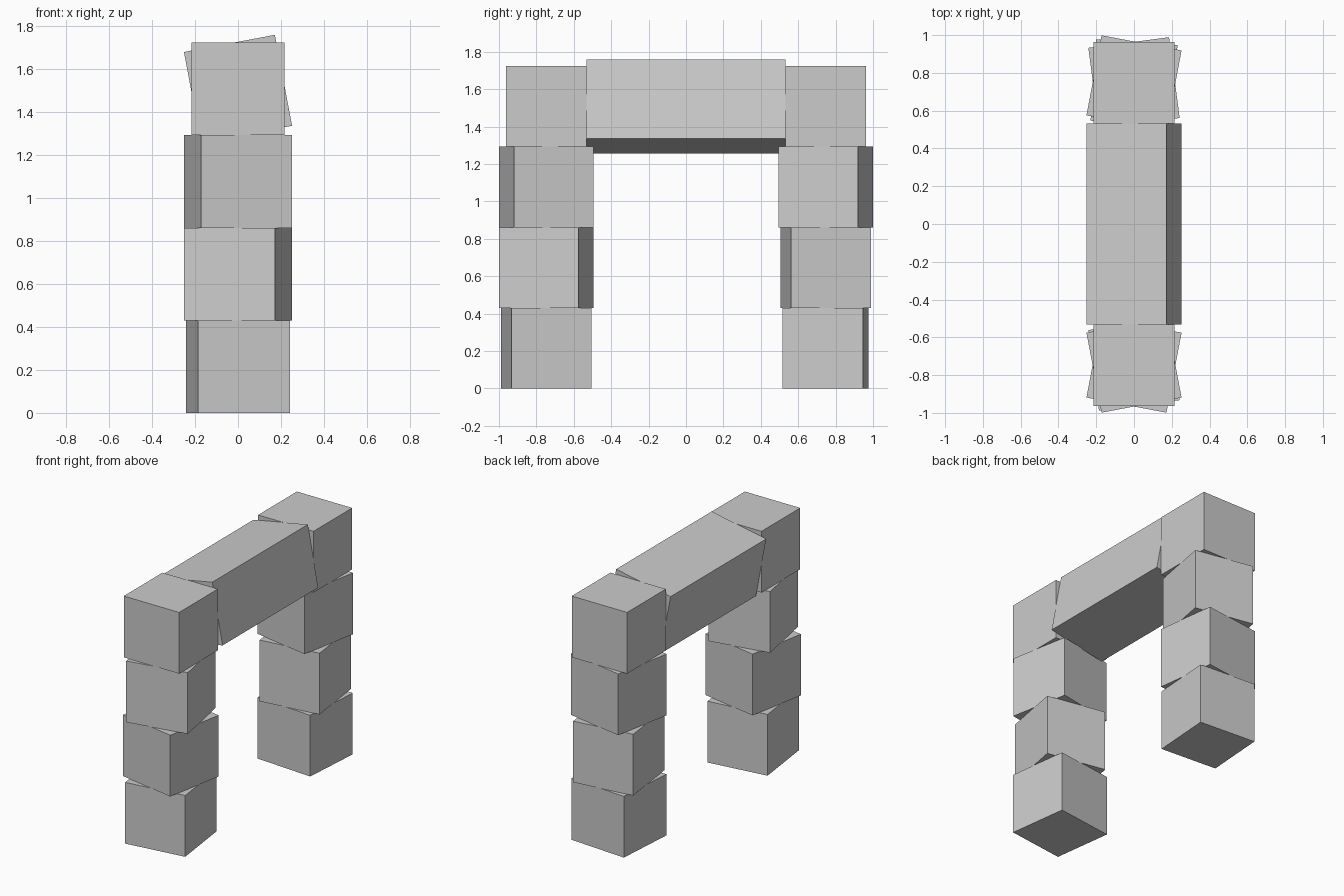
import bpy
import bmesh
from math import radians
from mathutils import Matrix

default = bpy.data.objects.get("Cube")
if default:
    bpy.data.objects.remove(default, do_unlink=True)

SIZE = 0.431       # block edge
STACK_Y = 0.747    # distance of each stack from the middle

# Single stone colour
stone = bpy.data.materials.new("grey_stone")
stone.use_nodes = True
grey = (0.6, 0.6, 0.6, 1)
stone.diffuse_color = grey
stone.node_tree.nodes["Principled BSDF"].inputs["Base Color"].default_value = grey


def block(name, location, length=SIZE, turn=0, axis="Z"):
    """Flat-faced box, turned by a few degrees about one axis."""
    bm = bmesh.new()
    bmesh.ops.create_cube(bm, size=1, matrix=Matrix.Diagonal((SIZE, length, SIZE, 1)))
    mesh = bpy.data.meshes.new(name)
    bm.to_mesh(mesh)
    bm.free()
    mesh.materials.append(stone)
    obj = bpy.data.objects.new(name, mesh)
    obj.matrix_world = Matrix.Translation(location) @ Matrix.Rotation(radians(turn), 4, axis)
    bpy.context.collection.objects.link(obj)


# Two stacks of twisted blocks, listed from the ground up
stacks = {
    "front": (-STACK_Y, (7.5, -10.7, 10.7, 0)),
    "back": (STACK_Y, (-4, 7.5, -10.7, 0)),
}
for side, (y, turns) in stacks.items():
    for level, turn in enumerate(turns):
        block(f"{side}_block_{level + 1}", (0, y, SIZE * (level + 0.5)), turn=turn)

# Rolled beam spanning the gap between the top blocks
block("top_beam", (0, 0, SIZE * 3.5), length=2 * STACK_Y - SIZE, turn=-10.7, axis="Y")
